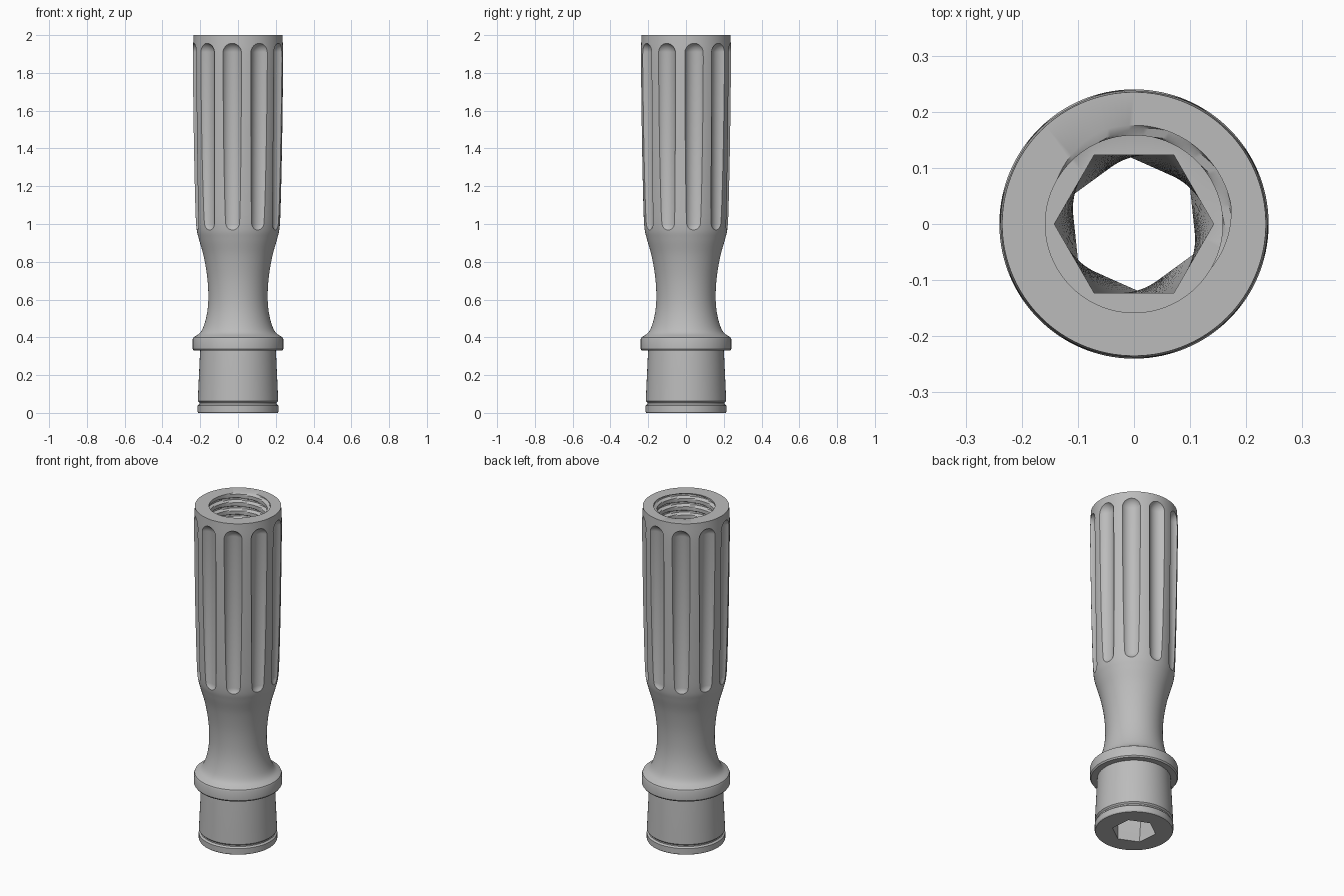
import bpy, bmesh, math
from mathutils import Matrix, Vector

if "Cube" in bpy.data.objects:
    bpy.data.objects.remove(bpy.data.objects["Cube"], do_unlink=True)

SEGS = 120
TAU = 2 * math.pi

grey = bpy.data.materials.new("satin grey")
grey.use_nodes = True
grey.diffuse_color = (0.5, 0.5, 0.5, 1)
grey.node_tree.nodes["Principled BSDF"].inputs["Base Color"].default_value = (0.5, 0.5, 0.5, 1)


def make_object(name, bm):
    bmesh.ops.recalc_face_normals(bm, faces=bm.faces)
    mesh = bpy.data.meshes.new(name)
    bm.to_mesh(mesh)
    bm.free()
    mesh.materials.append(grey)
    obj = bpy.data.objects.new(name, mesh)
    bpy.context.collection.objects.link(obj)
    return obj


def ring(bm, z, radius, turn=0.0):
    """One closed loop of vertices; radius is a function of the angle."""
    loop = []
    for i in range(SEGS):
        a = TAU * i / SEGS
        r = radius(a)
        loop.append(bm.verts.new((r * math.cos(a + turn), r * math.sin(a + turn), z)))
    return loop


def round_ring(bm, z, r):
    return ring(bm, z, lambda a: r)


def smooth_curve(points, steps=6):
    """Catmull-Rom interpolation of a profile."""
    pts = [Vector(p) for p in points]
    pts = [2 * pts[0] - pts[1]] + pts + [2 * pts[-1] - pts[-2]]
    out = []
    for a, b, c, d in zip(pts, pts[1:], pts[2:], pts[3:]):
        for k in range(steps):
            t = k / steps
            out.append(0.5 * (2 * b + (c - a) * t + (2 * a - 5 * b + 4 * c - d) * t ** 2
                              + (3 * b - a - 3 * c + d) * t ** 3))
    return out + [pts[-2]]


# Outer profile as (radius, height): foot, groove, sleeve, collar
lower = [(0.21, 0), (0.214, 0.006), (0.214, 0.038), (0.205, 0.046), (0.205, 0.054),
         (0.213, 0.062), (0.209, 0.15), (0.202, 0.30), (0.2, 0.33), (0.234, 0.33),
         (0.24, 0.338), (0.24, 0.39), (0.236, 0.40)]
# Waist and grip
upper = [(0.236, 0.40), (0.2, 0.425), (0.178, 0.47), (0.162, 0.54), (0.157, 0.62),
         (0.163, 0.72), (0.182, 0.83), (0.207, 0.92), (0.22, 0.98), (0.226, 1.1),
         (0.233, 1.4), (0.238, 1.75), (0.239, 1.9), (0.235, 2)]

bm = bmesh.new()
rings = [round_ring(bm, z, r) for r, z in lower]
rings += [round_ring(bm, p.y, p.x) for p in smooth_curve(upper)[1:]]

# Screw thread inside the mouth
PITCH, FLOOR, ROWS = 0.05, 1.6, 80


def thread(z):
    def radius(a):
        wave = math.cos(a - math.radians(60) - TAU * (z - 2) / PITCH)
        return 0.158 + 0.018 * min(1, max(0, 1.5 * wave))
    return radius


for k in range(ROWS + 1):
    z = 2 + (FLOOR - 2) * k / ROWS
    rings.append(ring(bm, z, thread(z)))
rings.append(round_ring(bm, FLOOR - 0.005, 0.158))

# Twisted six-sided bore, narrowing towards the foot
HEX_ROWS = 40
for k in range(HEX_ROWS + 1):
    t = k / HEX_ROWS
    flat = 0.123 - 0.017 * t
    rings.append(ring(bm, (FLOOR - 0.005) * (1 - t),
                      lambda a: flat / math.cos(a % (TAU / 6) - TAU / 12),
                      math.radians(36) * t))

for low, high in zip(rings, rings[1:] + rings[:1]):
    for i in range(SEGS):
        j = (i + 1) % SEGS
        bm.faces.new((low[i], low[j], high[j], high[i]))
handle = make_object("fluted_handle", bm)

# Round-ended cutters for the ten grip flutes
bm = bmesh.new()
for n in range(10):
    a = math.radians(10.5 + 36 * n)
    place = Matrix.Translation((0.263 * math.cos(a), 0.263 * math.sin(a), 1.005))
    made = bmesh.ops.create_uvsphere(bm, u_segments=40, v_segments=15, radius=0.058, matrix=place)
    for v in made["verts"]:
        if v.co.z > 1.005:
            v.co.z += 0.90
cutter = make_object("flute_cutter", bm)
cutter.hide_render = True

cut = handle.modifiers.new("flutes", "BOOLEAN")
cut.operation = "DIFFERENCE"
cut.solver = "EXACT"
cut.object = cutter
bpy.ops.object.select_all(action="DESELECT")
bpy.context.view_layer.objects.active = handle
handle.select_set(True)
bpy.ops.object.modifier_apply(modifier=cut.name)
bpy.data.objects.remove(cutter, do_unlink=True)
bpy.ops.object.shade_smooth_by_angle(angle=math.radians(30))
